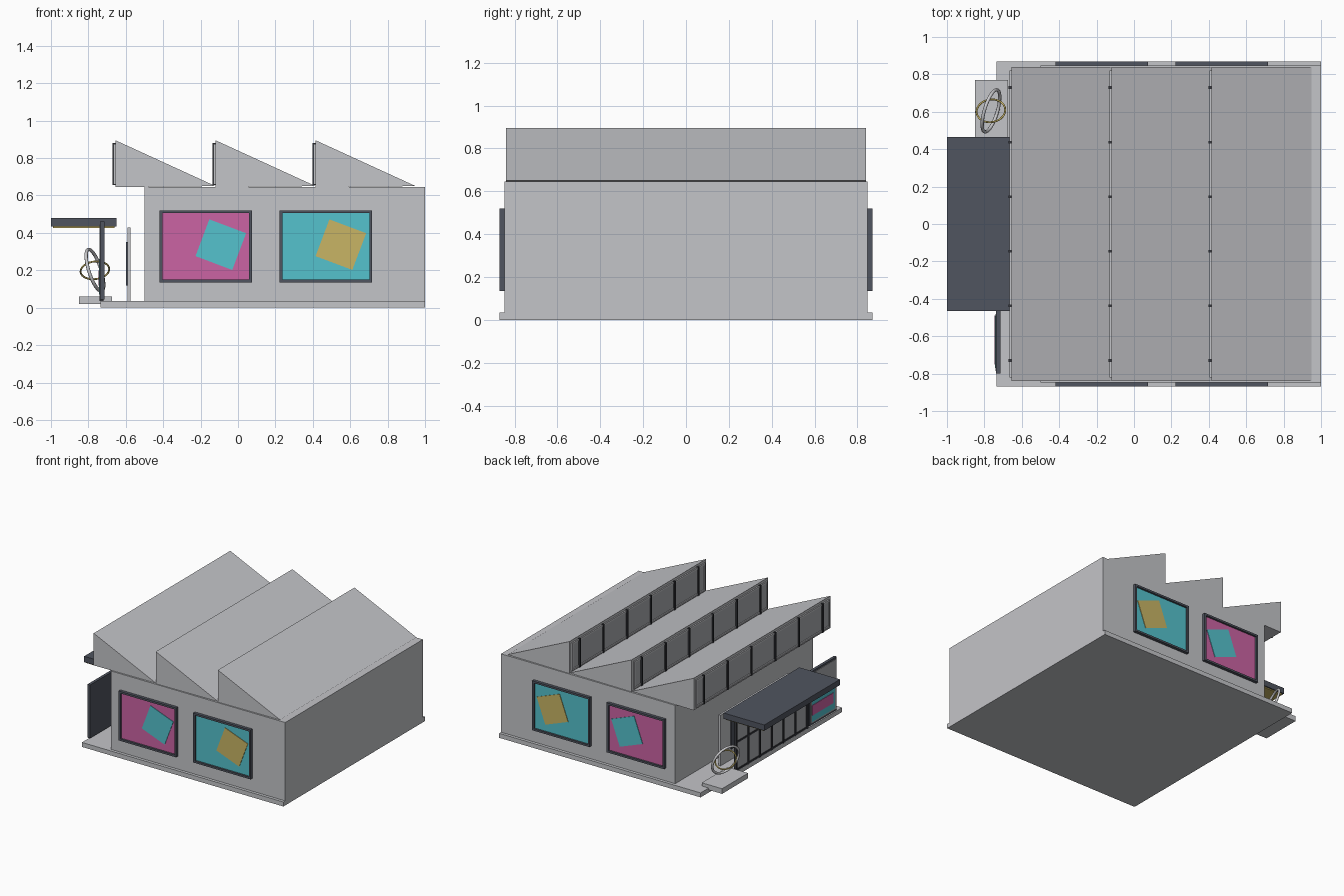
import bpy, bmesh
from mathutils import Vector, Matrix

cube = bpy.data.objects.get("Cube")
if cube:
    bpy.data.objects.remove(cube, do_unlink=True)


def material(name, rgb):
    m = bpy.data.materials.new(name)
    m.use_nodes = True
    m.diffuse_color = (*rgb, 1)
    m.node_tree.nodes["Principled BSDF"].inputs["Base Color"].default_value = (*rgb, 1)
    return m


CONCRETE = material("pale concrete", (0.55, 0.555, 0.58))
GLASS = material("grey glass", (0.40, 0.41, 0.43))
SLATE = material("dark slate", (0.08, 0.09, 0.115))
BLACK = material("charcoal", (0.035, 0.037, 0.045))
PINK = material("pink", (0.60, 0.127, 0.37))
TEAL = material("teal", (0.09, 0.54, 0.61))
GOLD = material("gold", (0.58, 0.46, 0.13))
SILVER = material("silver", (0.6, 0.6, 0.62))


def finish(name, bm, mat):
    bmesh.ops.recalc_face_normals(bm, faces=bm.faces)
    me = bpy.data.meshes.new(name)
    bm.to_mesh(me)
    bm.free()
    me.materials.append(mat)
    ob = bpy.data.objects.new(name, me)
    bpy.context.collection.objects.link(ob)
    return ob


def box(name, x, y, z, mat, spin=0):
    """Box from (min, max) ranges, optionally spun about its y axis."""
    bm = bmesh.new()
    bmesh.ops.create_cube(bm, size=1)
    size = [r[1] - r[0] for r in (x, y, z)]
    mid = Vector([(r[0] + r[1]) / 2 for r in (x, y, z)])
    mat4 = Matrix.Translation(mid) @ Matrix.Rotation(spin, 4, 'Y') @ Matrix.Diagonal((*size, 1))
    bmesh.ops.transform(bm, matrix=mat4, verts=bm.verts)
    return finish(name, bm, mat)


def frame(name, a, b, depth, bar, mat, axis):
    """Rectangular frame: a is the horizontal range, b the z range."""
    parts = [((a[0], a[0] + bar), b), ((a[1] - bar, a[1]), b),
             ((a[0] + bar, a[1] - bar), (b[0], b[0] + bar)),
             ((a[0] + bar, a[1] - bar), (b[1] - bar, b[1]))]
    for h, z in parts:
        x, y = (h, depth) if axis == 'X' else (depth, h)
        box(name, x, y, z, mat)


def ring(name, centre, normal, radius, tube, mat):
    bpy.ops.mesh.primitive_torus_add(major_radius=radius, minor_radius=tube,
                                     major_segments=40, minor_segments=10, location=centre)
    ob = bpy.context.object
    ob.name = name
    ob.rotation_euler = Vector(normal).to_track_quat('Z', 'Y').to_euler()
    ob.data.materials.append(mat)
    bpy.ops.object.shade_smooth()


# Base slab and main hall
box("base_slab", (-0.735, 1), (-0.87, 0.87), (0, 0.035), CONCRETE)
box("hall_walls", (-0.5, 1), (-0.847, 0.847), (0.035, 0.645), CONCRETE)

# Sawtooth roof with glazed upright faces
PITCH = 0.535
for i in range(3):
    x0 = -0.655 + i * PITCH
    bm = bmesh.new()
    tri = bm.faces.new([bm.verts.new((x, -0.84, z)) for x, z in
                        ((x0, 0.645), (x0 + PITCH, 0.65), (x0, 0.895))])
    ext = bmesh.ops.extrude_face_region(bm, geom=[tri])
    bmesh.ops.translate(bm, vec=(0, 1.68, 0),
                        verts=[v for v in ext["geom"] if isinstance(v, bmesh.types.BMVert)])
    finish("roof_tooth", bm, CONCRETE)
    box("roof_glass", (x0 - 0.006, x0 + 0.002), (-0.81, 0.81), (0.675, 0.865), GLASS)
    frame("roof_glass_frame", (-0.82, 0.82), (0.66, 0.875), (x0 - 0.01, x0), 0.012, CONCRETE, 'Y')
    for j in range(6):
        y = -0.73 + j * 0.292
        box("roof_mullion", (x0 - 0.016, x0), (y - 0.007, y + 0.007), (0.655, 0.88), BLACK)

# Framed art windows on the front and back walls
for side in (-1, 1):
    for x0, ground, patch in ((-0.42, PINK, TEAL), (0.222, TEAL, GOLD)):
        def depth(a, b):
            return tuple(sorted((side * a, side * b)))
        x1 = x0 + 0.495
        frame("window_frame", (x0, x1), (0.135, 0.52), depth(0.845, 0.87), 0.015, SLATE, 'X')
        box("window_art", (x0 + 0.015, x1 - 0.015), depth(0.845, 0.855), (0.15, 0.505), ground)
        cx, cz, h = x0 + 0.328, 0.337, 0.105
        box("window_patch", (cx - h, cx + h), depth(0.852, 0.859), (cz - h, cz + h), patch, 0.36)

# Entrance canopy with a gold soffit
box("canopy", (-1, -0.65), (-0.465, 0.465), (0.435, 0.48), SLATE)
box("canopy_soffit", (-0.99, -0.66), (-0.455, 0.455), (0.427, 0.435), GOLD)

# Glazed entrance screen
box("entrance_glass", (-0.733, -0.727), (-0.44, 0.43), (0.035, 0.43), GLASS)
for j in range(7):
    y = 0.43 - j * 0.145
    box("entrance_mullion", (-0.74, -0.72), (y - 0.008, y + 0.008), (0.035, 0.43), BLACK)
for z in (0.045, 0.26, 0.42):
    box("entrance_rail", (-0.738, -0.722), (-0.44, 0.43), (z - 0.007, z + 0.007), BLACK)

# Inner lobby wall
box("lobby_wall", (-0.592, -0.576), (-0.42, 0.42), (0.035, 0.43), CONCRETE)
box("lobby_panel", (-0.6, -0.592), (-0.3, 0.3), (0.12, 0.35), SLATE)

# Poster board beside the entrance
box("poster_board", (-0.737, -0.715), (-0.8, -0.465), (0.045, 0.46), SLATE)
box("poster_face", (-0.741, -0.737), (-0.785, -0.48), (0.06, 0.445), GLASS)
box("poster_art", (-0.744, -0.741), (-0.77, -0.49), (0.07, 0.26), TEAL)
box("poster_band", (-0.747, -0.744), (-0.75, -0.49), (0.12, 0.2), PINK)

# Ring sculpture on a plinth
box("sculpture_plinth", (-0.85, -0.675), (0.45, 0.77), (0.02, 0.06), CONCRETE)
ring("silver_ring", (-0.765, 0.605, 0.2), (0.9, -0.27, 0.29), 0.117, 0.009, SILVER)
ring("gold_ring", (-0.765, 0.605, 0.2), (-0.1, 0.6, 0.77), 0.077, 0.005, GOLD)
